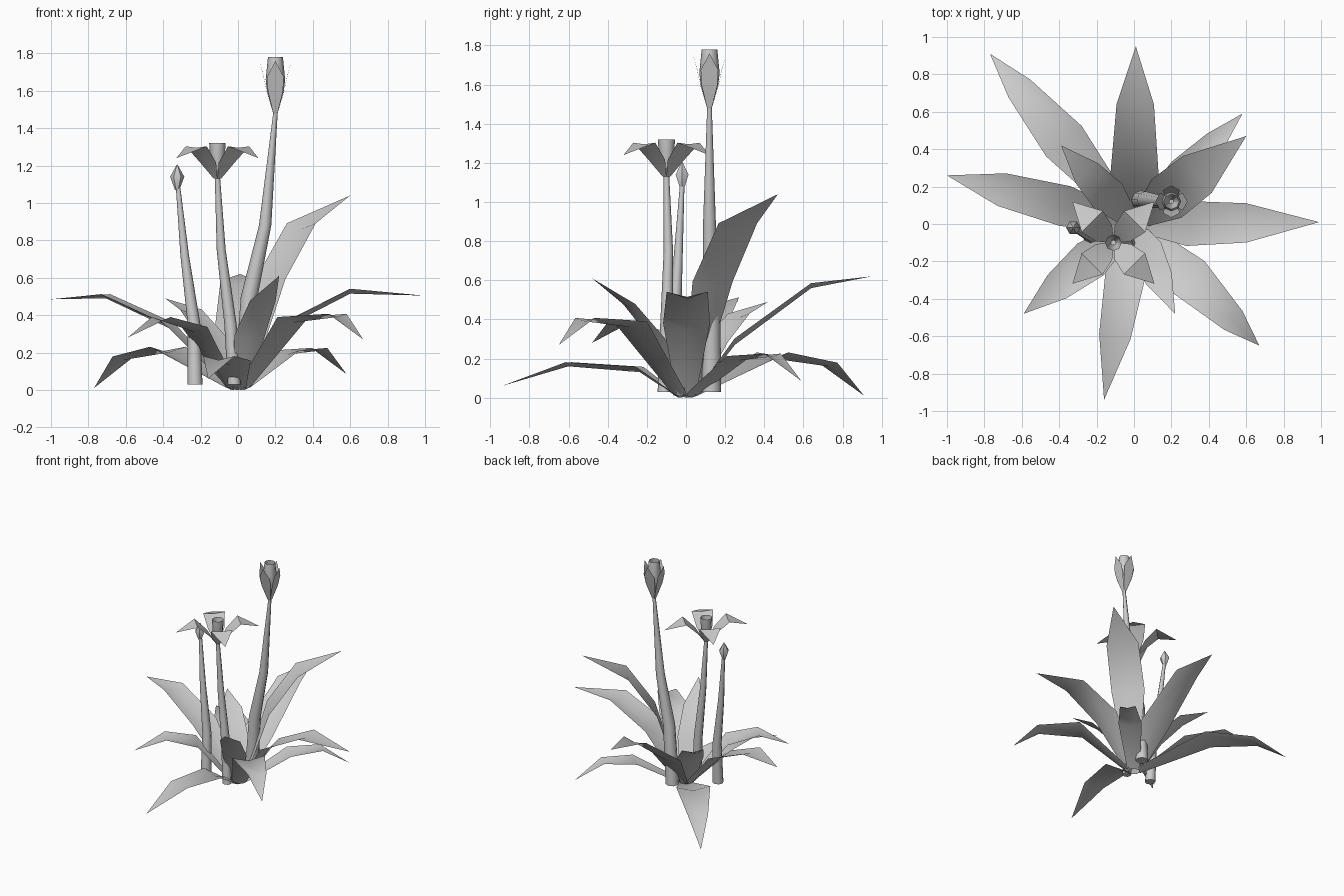
import bpy, bmesh, math
from mathutils import Vector

cube = bpy.data.objects.get("Cube")
if cube:
    bpy.data.objects.remove(cube, do_unlink=True)

grey = bpy.data.materials.new("plain_grey")
grey.use_nodes = True
COLOR = (0.6, 0.6, 0.6, 1)
grey.diffuse_color = COLOR
grey.node_tree.nodes["Principled BSDF"].inputs["Base Color"].default_value = COLOR


def finish(name, bm, angle=50):
    mesh = bpy.data.meshes.new(name)
    bm.to_mesh(mesh)
    bm.free()
    mesh.materials.append(grey)
    obj = bpy.data.objects.new(name, mesh)
    bpy.context.collection.objects.link(obj)
    bpy.ops.object.select_all(action="DESELECT")
    obj.select_set(True)
    bpy.context.view_layer.objects.active = obj
    bpy.ops.object.shade_smooth_by_angle(angle=math.radians(angle))
    return obj


def add_blade(bm, center, azimuth, rows, fold):
    """Folded blade: rows of (distance, height, half width), ending in a point."""
    out = Vector((math.cos(azimuth), math.sin(azimuth), 0))
    side = Vector((-out.y, out.x, 0))
    last = None
    for r, z, w in rows:
        mid = Vector(center) + out * r + Vector((0, 0, z))
        if w == 0:
            tip = bm.verts.new(mid)
            for a, b in zip(last, last[1:]):
                bm.faces.new((a, tip, b))
            return
        lift = Vector((0, 0, w * fold))
        row = [bm.verts.new(mid - side * w + lift), bm.verts.new(mid),
               bm.verts.new(mid + side * w + lift)]
        if last:
            for i in range(2):
                bm.faces.new((last[i], row[i], row[i + 1], last[i + 1]))
        last = row


def tube(name, path, sides=8, caps=True):
    """Tapered tube through (x, y, z, radius) points."""
    bm = bmesh.new()
    last = None
    for x, y, z, r in path:
        ring = [bm.verts.new((x + r * math.cos(math.tau * i / sides),
                              y + r * math.sin(math.tau * i / sides), z))
                for i in range(sides)]
        if last:
            for i in range(sides):
                j = (i + 1) % sides
                bm.faces.new((last[i], last[j], ring[j], ring[i]))
        elif caps:
            bm.faces.new(ring[::-1])
        last = ring
    if caps:
        bm.faces.new(last)
    return finish(name, bm)


# Leaves: tip x, tip y, tip height, then two (distance, height, half width) rows
leaves = {
    "leaf_left": (0.99, 0.01, 0.505, (0.28, 0.35, 0.12), (0.6, 0.515, 0.105)),
    "leaf_front_left": (0.67, -0.65, 0.27, (0.41, 0.36, 0.12), (0.74, 0.39, 0.07)),
    "leaf_front": (-0.16, -0.94, 0.06, (0.24, 0.13, 0.11), (0.61, 0.16, 0.085)),
    "leaf_front_right": (-0.59, -0.48, 0.28, (0.3, 0.31, 0.11), (0.53, 0.37, 0.08)),
    "leaf_front_short": (0.22, -0.48, 0.61, (0.15, 0.27, 0.09), (0.32, 0.46, 0.075)),
    "leaf_right": (-1.0, 0.26, 0.485, (0.38, 0.33, 0.11), (0.73, 0.49, 0.09)),
    "leaf_back_right": (-0.77, 0.91, 0.01, (0.58, 0.2, 0.125), (0.95, 0.16, 0.075)),
    "leaf_back": (0.01, 0.95, 0.62, (0.25, 0.27, 0.13), (0.64, 0.56, 0.1)),
    "leaf_back_left_low": (0.58, 0.59, 0.085, (0.38, 0.19, 0.09), (0.62, 0.21, 0.06)),
    "leaf_back_left_tall": (0.6, 0.47, 1.04, (0.22, 0.56, 0.13), (0.43, 0.86, 0.125)),
    "leaf_back_right_short": (-0.39, 0.42, 0.49, (0.2, 0.26, 0.1), (0.37, 0.41, 0.08)),
}
for name, (x, y, z, low, high) in leaves.items():
    bm = bmesh.new()
    base = (0.04, 0.0, 0.05)
    rows = [base, low, high, (math.hypot(x, y), z, 0)]
    add_blade(bm, (0, 0, 0), math.atan2(y, x), rows, 0.25)
    finish(name, bm)

# Flower stems
tube("tall_stem", [(0.03, 0.13, 0.03, 0.05), (0.06, 0.13, 0.5, 0.045),
                   (0.145, 0.12, 0.88, 0.033), (0.2, 0.12, 1.48, 0.012)])
tube("middle_stem", [(-0.02, -0.11, 0.03, 0.035), (-0.04, -0.1, 0.35, 0.033),
                     (-0.09, -0.09, 0.75, 0.024), (-0.11, -0.1, 1.14, 0.014)])
tube("short_stem", [(-0.23, -0.08, 0.03, 0.04), (-0.235, -0.06, 0.35, 0.034),
                    (-0.285, -0.04, 0.72, 0.023), (-0.32, -0.02, 1.08, 0.012)])

# Closed bud on the short stem
tube("closed_bud", [(-0.325, -0.02, 1.07, 0.012), (-0.325, -0.02, 1.14, 0.038),
                    (-0.325, -0.02, 1.205, 0.002)], 6)


def flower(name, center, rows, start, count=4):
    bm = bmesh.new()
    for i in range(count):
        add_blade(bm, center, start + math.tau * i / count, rows, 0.1)
    finish(name + "_petals", bm)


# Open flower: arching petals round a central tube
flower("open_flower", (-0.11, -0.1, 1.13),
       [(0.015, 0, 0.015), (0.07, 0.08, 0.06), (0.16, 0.165, 0.08), (0.31, 0.11, 0)],
       math.pi / 4)
tube("open_flower_tube", [(-0.11, -0.1, 1.13, 0.014), (-0.11, -0.1, 1.2, 0.036),
                          (-0.11, -0.1, 1.32, 0.044)], caps=False)

# Half-open flower on the tall stem
flower("half_open_flower", (0.2, 0.12, 1.48),
       [(0.012, 0, 0.012), (0.045, 0.11, 0.04), (0.062, 0.19, 0.045), (0.086, 0.28, 0)], 0)
tube("half_open_flower_tube", [(0.2, 0.12, 1.48, 0.012), (0.2, 0.12, 1.6, 0.045),
                               (0.2, 0.12, 1.66, 0.052), (0.2, 0.12, 1.78, 0.04)], caps=False)
